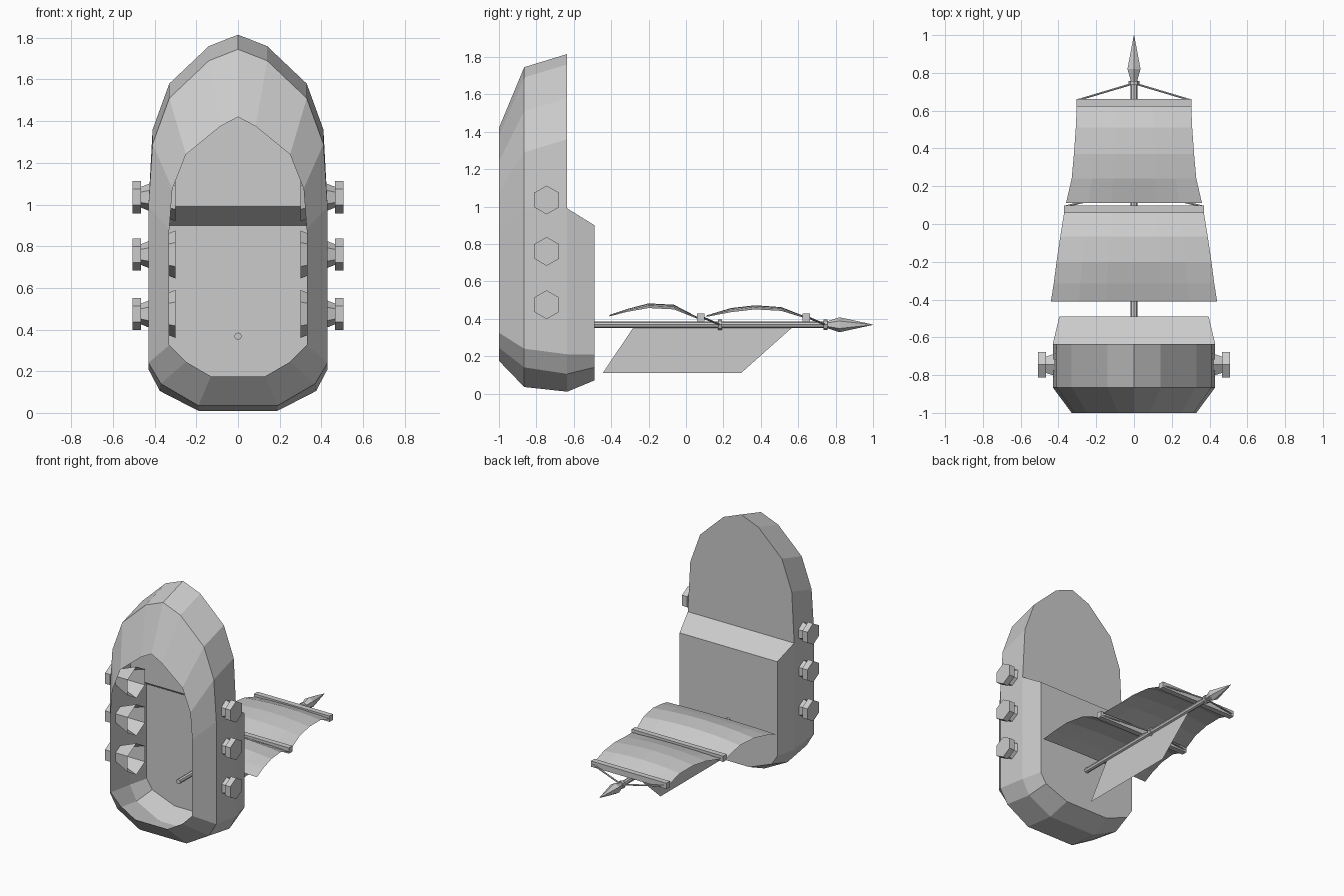
import bpy, bmesh, math
from mathutils import Vector

cube = bpy.data.objects.get("Cube")
if cube:
    bpy.data.objects.remove(cube, do_unlink=True)

GREY = (0.6, 0.6, 0.6, 1)
grey = bpy.data.materials.new("light_grey")
grey.use_nodes = True
grey.diffuse_color = GREY
shader = next(n for n in grey.node_tree.nodes if n.type == 'BSDF_PRINCIPLED')
shader.inputs["Base Color"].default_value = GREY


def finish(name, bm, fix_normals=True):
    if fix_normals:
        bmesh.ops.recalc_face_normals(bm, faces=bm.faces)
    mesh = bpy.data.meshes.new(name)
    bm.to_mesh(mesh)
    bm.free()
    mesh.materials.append(grey)
    obj = bpy.data.objects.new(name, mesh)
    bpy.context.collection.objects.link(obj)
    return obj


def turned(name, start, direction, stations, sides, cap_start=True):
    """Faceted round part: (distance, radius) stations along a direction."""
    bm = bmesh.new()
    axis = Vector(direction).normalized()
    side = axis.cross(Vector((0, 0, 1))).normalized()
    up = side.cross(axis)
    rings = []
    for dist, rad in stations:
        ring = []
        for i in range(sides):
            a = math.tau * i / sides
            ring.append(bm.verts.new(Vector(start) + axis * dist
                                     + (up * math.cos(a) + side * math.sin(a)) * rad))
        rings.append(ring)
    for a, b in zip(rings, rings[1:]):
        for i in range(sides):
            j = (i + 1) % sides
            bm.faces.new((a[i], a[j], b[j], b[i]))
    if cap_start:
        bm.faces.new(rings[0])
    bm.faces.new(rings[-1])
    return finish(name, bm)


def rod(name, a, b, radius, sides=6):
    d = Vector(b) - Vector(a)
    return turned(name, a, d, [(0, radius), (d.length, radius)], sides)


def box(name, centre, size):
    bm = bmesh.new()
    bmesh.ops.create_cube(bm, size=1)
    for v in bm.verts:
        v.co = Vector(centre) + Vector(p * s for p, s in zip(v.co, size))
    return finish(name, bm)


# Hull shell: half outlines (x, z) from stern to bow, open at the bottom
outlines = [
    (-1.0, [(.13, .175), (.25, .245), (.33, .325), (.33, .88),
            (.315, 1.075), (.25, 1.24), (.085, 1.375), (0, 1.42)]),
    (-.865, [(.19, .035), (.37, .14), (.43, .24), (.43, .99),
             (.41, 1.29), (.33, 1.51), (.14, 1.69), (0, 1.745)]),
    (-.635, [(.19, .01), (.375, .105), (.43, .21), (.43, .99),
             (.41, 1.36), (.33, 1.58), (.14, 1.76), (0, 1.815)]),
    (-.49, [(.17, .07), (.35, .14), (.395, .21), (.395, .9)]),
]
bm = bmesh.new()
right, left = [], []
for y, pts in outlines:
    r = [bm.verts.new((x, y, z)) for x, z in pts]
    right.append(r)
    left.append([v if v.co.x == 0 else bm.verts.new((-v.co.x, y, v.co.z)) for v in r])
for k in range(3):
    for half in (right, left):
        a, b = half[k], half[k + 1]
        for i in range(len(b) - 1):
            bm.faces.new((a[i], a[i + 1], b[i + 1], b[i]))
    bm.faces.new((right[k][0], left[k][0], left[k + 1][0], right[k + 1][0]))
# Upper deck, step and lower deck
bm.faces.new(right[2][3:] + left[2][6:2:-1])
bm.faces.new((right[2][3], left[2][3], left[3][3], right[3][3]))
bm.faces.new(right[3] + left[3][::-1])
finish("hull", bm)

# Cannons: three each side, hollow at the inner end
for side_name, s in (("left", 1), ("right", -1)):
    for n, z in enumerate((.475, .76, 1.035)):
        turned(f"cannon_{side_name}_{n + 1}", (s * .3, -.745, z), (s, 0, 0),
               [(0, .115), (.165, .05), (.165, .077), (.207, .077)], 6, cap_start=False)

# Mast with spear tip
MZ = .368
turned("mast", (0, -.69, MZ), (0, 1, 0), [(0, .018), (1.45, .018)], 8)
turned("mast_tip", (0, .745, MZ), (0, 1, 0),
       [(0, .015), (.075, .04), (.255, .001)], 6)

# Yards, collars and stay ropes
for name, y, half, collar in (("lower", .079, .37, .18), ("upper", .642, .305, .745)):
    box(f"{name}_yard", (0, y, .407), (half * 2, .04, .042))
    turned(f"{name}_collar", (0, collar - .01, MZ), (0, 1, 0),
           [(0, .028), (.022, .028)], 8)
    for side_name, s in (("left", 1), ("right", -1)):
        rod(f"{name}_stay_{side_name}", (s * (half - .01), y + .015, .405),
            (0, collar, MZ), .006)


# Billowed sails: rows of (y, half width, edge height, crown)
def sail(name, rows, columns=6):
    bm = bmesh.new()
    grid = []
    for y, half, z, crown in rows:
        us = [2 * i / columns - 1 for i in range(columns + 1)]
        grid.append([bm.verts.new((u * half, y, z + crown * (1 - u * u))) for u in us])
    for a, b in zip(grid, grid[1:]):
        for i in range(columns):
            bm.faces.new((a[i], a[i + 1], b[i + 1], b[i]))
    return finish(name, bm, fix_normals=False)


sail("lower_sail", [(-.41, .44, .412, .008), (-.315, .425, .437, .015),
                    (-.2, .41, .457, .025), (-.065, .39, .45, .025), (.06, .37, .4, .01)])
sail("upper_sail", [(.11, .36, .41, .008), (.24, .33, .435, .022),
                    (.37, .318, .45, .022), (.51, .308, .442, .02), (.63, .303, .405, .01)])

# Flat fin sail hanging below the mast
bm = bmesh.new()
bm.faces.new([bm.verts.new((0, y, z)) for y, z in
              ((-.28, .355), (.57, .355), (.295, .11), (-.445, .11))])
finish("fin_sail", bm, fix_normals=False)
